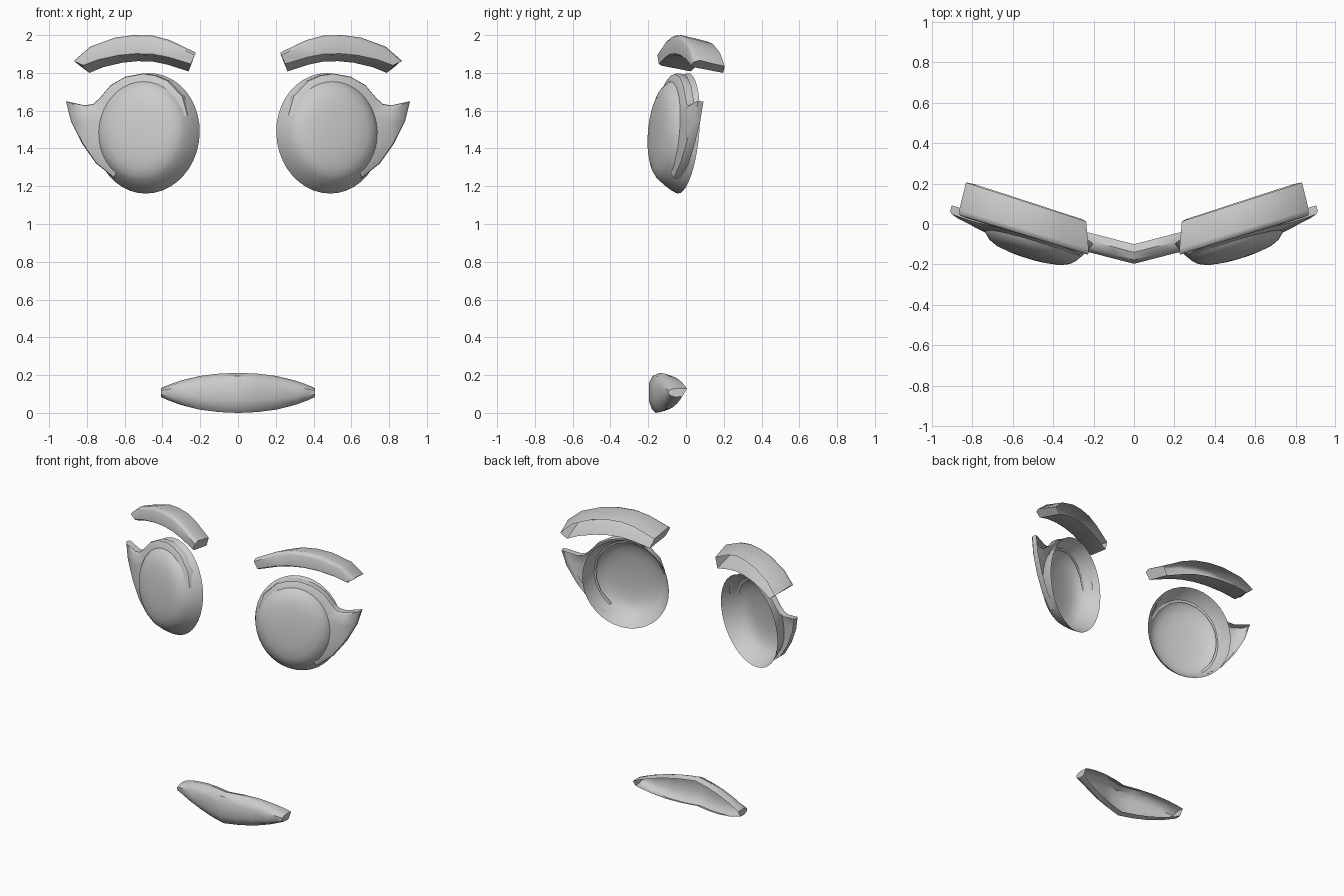
import bpy, bmesh, math
from mathutils import Matrix, Vector

if "Cube" in bpy.data.objects:
    bpy.data.objects.remove(bpy.data.objects["Cube"])


def make(name, rows, closed=False, caps=False, mat=None, mirror=False, angle=40):
    """Skin rows of equal length into an open shell; optionally cap both ends."""
    bm = bmesh.new()
    grid = [[bm.verts.new(mat @ Vector(p) if mat else Vector(p)) for p in r] for r in rows]
    n = len(grid[0])
    for a, b in zip(grid, grid[1:]):
        for i in range(n if closed else n - 1):
            j = (i + 1) % n
            bm.faces.new((a[i], a[j], b[j], b[i]))
    if caps:
        bm.faces.new(grid[0])
        bm.faces.new(grid[-1])
    bmesh.ops.remove_doubles(bm, verts=bm.verts, dist=1e-5)
    bmesh.ops.recalc_face_normals(bm, faces=bm.faces)
    me = bpy.data.meshes.new(name)
    bm.to_mesh(me)
    bm.free()
    ob = bpy.data.objects.new(name, me)
    bpy.context.collection.objects.link(ob)
    bpy.ops.object.select_all(action='DESELECT')
    ob.select_set(True)
    bpy.context.view_layer.objects.active = ob
    bpy.ops.object.shade_smooth_by_angle(angle=math.radians(angle))
    if mirror:
        m = ob.modifiers.new("mirror", 'MIRROR')
        m.use_clip = False
        m.use_mirror_merge = False
    return ob


# Eye frame: turned outward and leaning slightly back
EYE = (Matrix.Translation((0.48, -0.015, 1.48))
       @ Matrix.Rotation(math.radians(17), 4, 'Z')
       @ Matrix.Rotation(math.radians(-5), 4, 'X'))
RX, RZ = 0.29, 0.32

# Eye domes, open at the back
profile = [(1, 0), (0.96, 0.03), (0.88, 0.072), (0.81, 0.103), (0.73, 0.125),
           (0.6, 0.142), (0.4, 0.152), (0.2, 0.156), (0, 0.157)]
SEG = 40
rows = [[(RX * f * math.cos(t), -d, RZ * f * math.sin(t))
         for t in (2 * math.pi * i / SEG for i in range(SEG))] for f, d in profile]
make("eyes", rows, closed=True, mat=EYE, mirror=True)

# Eyelids with the outer lash flick
outline = [(-.245, .09), (-.215, .19), (-.13, .275), (-.06, .303), (0.01, .313), (.11, .295),
           (.19, .25), (.25, .18), (.285, .15), (.33, .143), (.435, .165),
           (.405, .06), (.34, -.06), (.26, -.165), (.155, -.245)]
rows = []
for u, w in outline:
    a = math.atan2(w / RZ, u / RX)
    iu, iw = 0.79 * RX * math.cos(a), 0.79 * RZ * math.sin(a)
    rows.append([(iu, -0.095, iw),
                 (iu + (u - iu) * .5, -0.09, iw + (w - iw) * .5),
                 (iu + (u - iu) * .93, -0.078, iw + (w - iw) * .93),
                 (u, -0.066, w), (u, -0.035, w)])
make("eyelids", rows, mat=EYE, mirror=True)

# Eyebrows: (top x, top z, bottom x, bottom z) along the arc, open at the back
arc = [(.225, 1.908, .25, 1.838), (.36, 1.973, .37, 1.874), (.45, 1.997, .45, 1.889),
       (.55, 2.0, .54, 1.892), (.65, 1.987, .63, 1.884), (.78, 1.94, .74, 1.86),
       (.865, 1.867, .82, 1.83)]
rows = []
for k, (tx, tz, bx, bz) in enumerate(arc):
    s = k / (len(arc) - 1)
    dx = 0.012 - 0.045 * s
    yt, yb = -.15 + (tx - .23) * .3, -.15 + (bx - .23) * .3
    rows.append([(tx + dx, yt + .165, tz - .033), (tx, yt + .03, tz), (tx, yt + .008, tz - .008),
                 (tx * .85 + bx * .15, yt, tz * .85 + bz * .15 - .003),
                 (bx, yb, bz + .01), (bx, yb + .015, bz),
                 (bx + dx, yb + .17, bz - .03)])
make("eyebrows", rows, caps=True, mirror=True)

# Mouth: lip section swept back to both corners, open behind
section = [(-.10, .198), (-.14, .212), (-.178, .195), (-.197, .155),
           (-.197, .065), (-.182, .022), (-.16, 0), (-.125, .012)]
half = [(0, 1), (.25, .96), (.5, .84), (.75, .6), (.92, .36), (1, .22)]
stations = [(-s, h) for s, h in reversed(half[1:])] + half
rows = [[(.408 * s, y + .105 * abs(s), .108 + (z - .108) * h) for y, z in section]
        for s, h in stations]
make("mouth", rows, caps=True)
